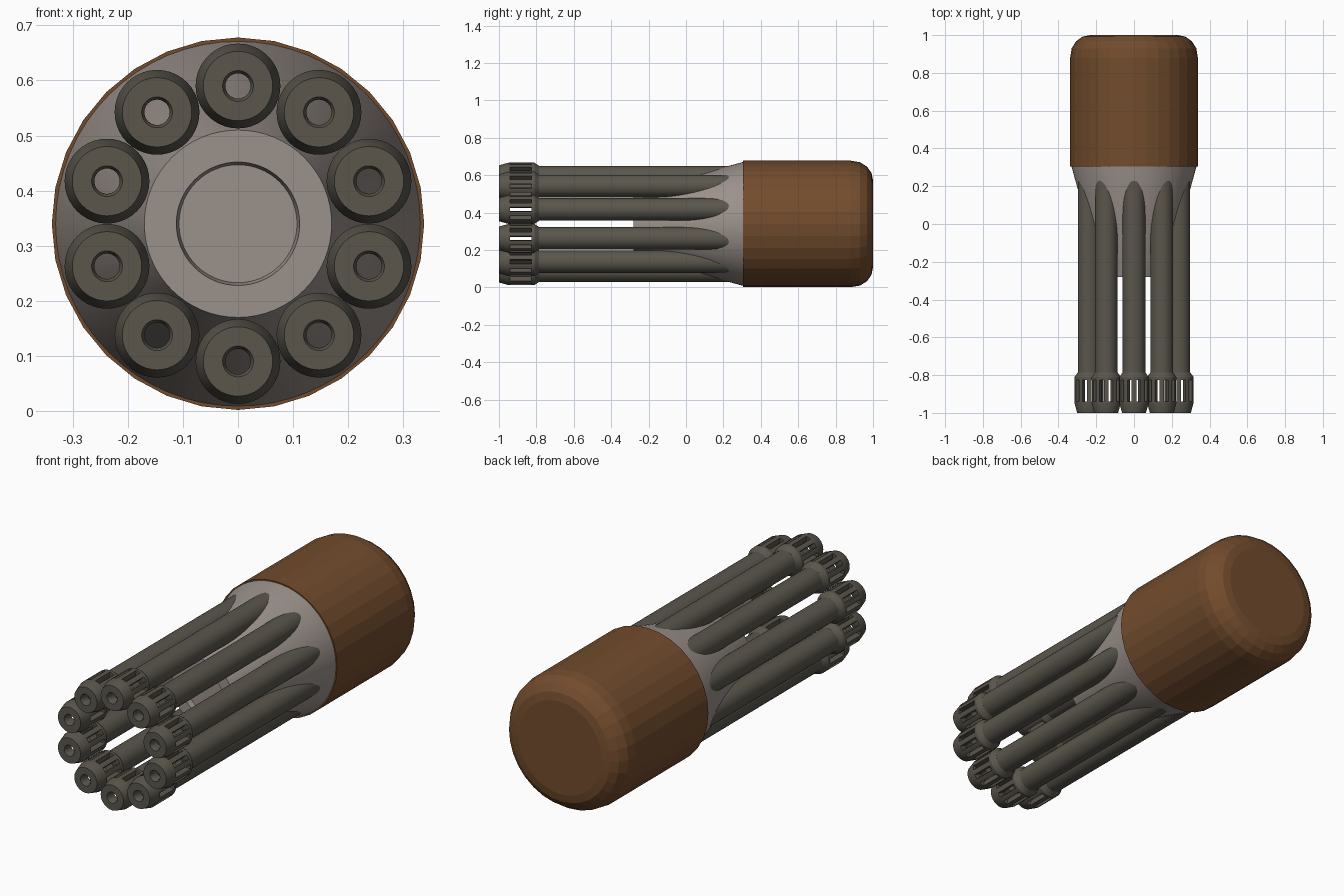
import bpy, bmesh, math

if "Cube" in bpy.data.objects:
    bpy.data.objects.remove(bpy.data.objects["Cube"])

CZ = 0.34          # height of the main axis
BARRELS = 10
RING = 0.25        # barrel circle radius


def material(name, rgb):
    m = bpy.data.materials.new(name)
    m.diffuse_color = (*rgb, 1)
    m.use_nodes = True
    m.node_tree.nodes["Principled BSDF"].inputs["Base Color"].default_value = m.diffuse_color
    return m


brown = material("brown_casing", (0.17, 0.072, 0.026))
light = material("warm_grey", (0.33, 0.285, 0.26))
dark = material("dark_gunmetal", (0.103, 0.093, 0.073))


def make_object(name, bm, mat, loc, smooth=None):
    bmesh.ops.recalc_face_normals(bm, faces=bm.faces)
    me = bpy.data.meshes.new(name)
    bm.to_mesh(me)
    bm.free()
    me.materials.append(mat)
    ob = bpy.data.objects.new(name, me)
    ob.location = loc
    bpy.context.collection.objects.link(ob)
    if smooth:
        bpy.ops.object.select_all(action='DESELECT')
        ob.select_set(True)
        bpy.context.view_layer.objects.active = ob
        bpy.ops.object.shade_smooth_by_angle(angle=math.radians(smooth))
    return ob


def rings(bm, profile, n):
    """One ring of vertices around y for every (radius, y) point."""
    return [[bm.verts.new((r * math.sin(math.tau * k / n), y,
                           r * math.cos(math.tau * k / n)))
             for k in range(n)] for r, y in profile]


def lathe(name, profile, n, mat, loc, smooth=None, caps=True):
    """Spin an open profile, capping both ends, or a closed loop."""
    bm = bmesh.new()
    rs = rings(bm, profile, n)
    pairs = list(zip(rs, rs[1:]))
    if caps:
        bm.faces.new(rs[0])
        bm.faces.new(rs[-1])
    else:
        pairs.append((rs[-1], rs[0]))
    for a, b in pairs:
        for k in range(n):
            j = (k + 1) % n
            bm.faces.new((a[k], a[j], b[j], b[k]))
    return make_object(name, bm, mat, loc, smooth)


def muzzle(name, loc, slots=10, per=4):
    """Hollow cage with lengthwise slots around the wall."""
    profile = [(0.060, -0.785), (0.077, -0.81), (0.077, -0.825),
               (0.077, -0.94), (0.077, -0.95), (0.063, -1.0),
               (0.028, -1.0), (0.023, -0.99), (0.023, -0.95),
               (0.048, -0.94), (0.048, -0.825), (0.023, -0.815),
               (0.023, -0.785)]
    n = slots * per
    bm = bmesh.new()
    rs = rings(bm, profile, n)
    o1, o2, i2, i1 = rs[2], rs[3], rs[9], rs[10]
    is_open = lambda k: k % per in (1, 2)
    for i in range(len(rs)):
        a, b = rs[i], rs[(i + 1) % len(rs)]
        for k in range(n):
            j = (k + 1) % n
            if i in (2, 9) and is_open(k):
                continue
            bm.faces.new((a[k], a[j], b[j], b[k]))
    # slot walls
    for k in range(n):
        j = (k + 1) % n
        if is_open(k):
            bm.faces.new((o1[k], o1[j], i1[j], i1[k]))
            bm.faces.new((o2[k], o2[j], i2[j], i2[k]))
        if is_open(k) != is_open(k - 1):
            bm.faces.new((o1[k], o2[k], i2[k], i1[k]))
    return make_object(name, bm, dark, loc, 30)


axis = (0, 0, CZ)

# brown rear casing with rounded back edge
lathe("rear_casing",
      [(0.338, 0.305), (0.338, 0.88), (0.330, 0.93), (0.306, 0.968),
       (0.272, 0.992), (0.232, 1.0)], 32, brown, axis)

# tapered hub with a shallow round recess in its front
lathe("hub",
      [(0.107, -0.25), (0.112, -0.28), (0.17, -0.28), (0.331, 0.305),
       (0.331, 0.315)], 64, light, axis, 30)

# ring of hollow barrels, each with a slotted muzzle
for i in range(BARRELS):
    a = math.tau * i / BARRELS
    loc = (RING * math.sin(a), 0, CZ + RING * math.cos(a))
    lathe(f"barrel_{i + 1}",
          [(0.060, -0.79), (0.060, 0.25), (0.023, 0.25), (0.023, -0.79)],
          32, dark, loc, 30, caps=False)
    muzzle(f"muzzle_{i + 1}", loc)
